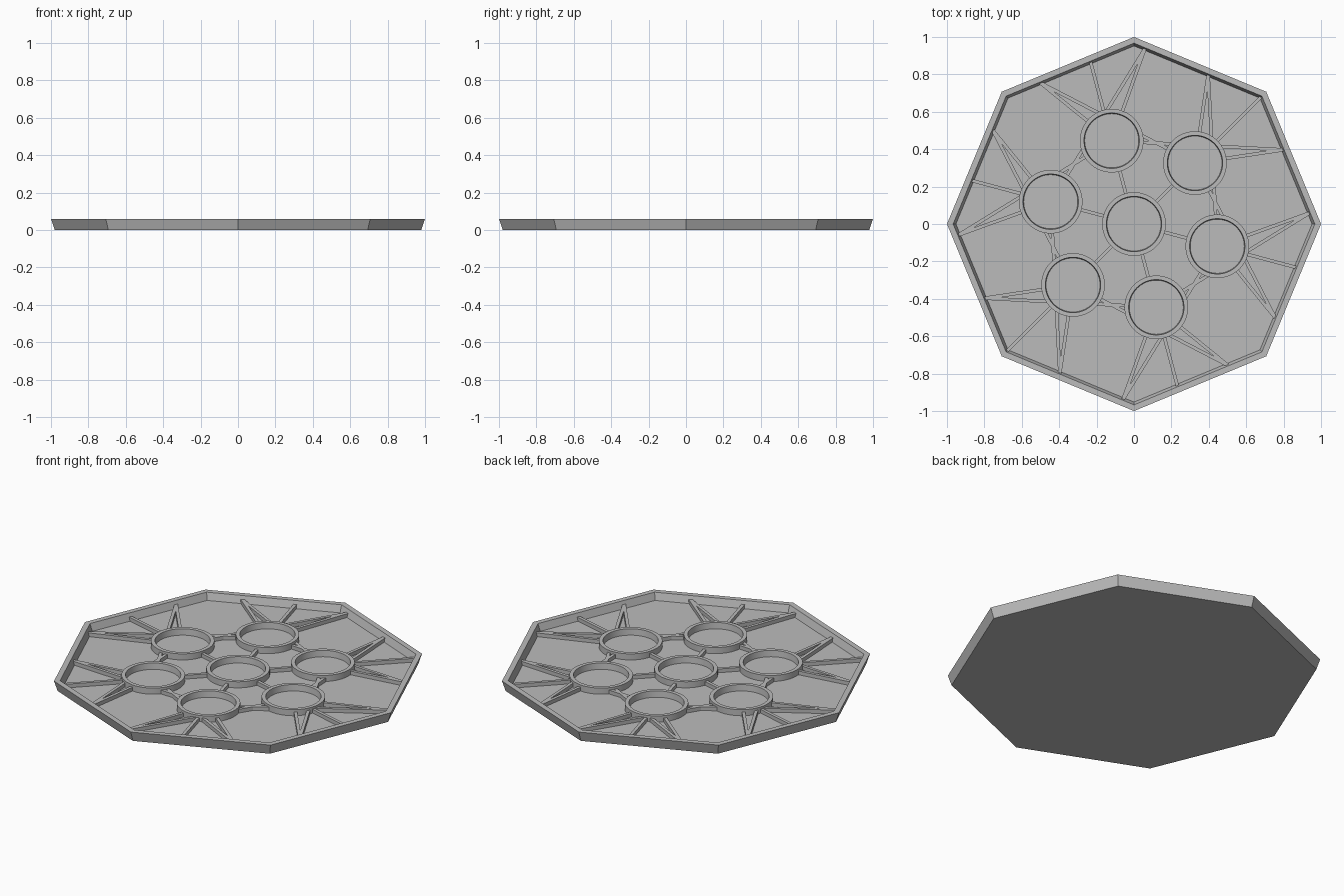
import bpy, bmesh
from math import cos, sin, radians, pi, sqrt
from mathutils import Vector

if "Cube" in bpy.data.objects:
    bpy.data.objects.remove(bpy.data.objects["Cube"], do_unlink=True)

FLOOR, RIB_TOP, RING_TOP, RIM_TOP = 0.018, 0.04, 0.054, 0.06
RING_OUT, RING_IN, RING_DIST = 0.17, 0.148, 0.461
RIB_WIDTH = 0.018

grey = bpy.data.materials.new("Grey plastic")
grey.use_nodes = True
colour = (0.5, 0.5, 0.5, 1)
grey.diffuse_color = colour
grey.node_tree.nodes["Principled BSDF"].inputs["Base Color"].default_value = colour


def make_object(name, bm, smooth=False):
    bmesh.ops.recalc_face_normals(bm, faces=bm.faces)
    mesh = bpy.data.meshes.new(name)
    bm.to_mesh(mesh)
    bm.free()
    mesh.materials.append(grey)
    obj = bpy.data.objects.new(name, mesh)
    bpy.context.collection.objects.link(obj)
    if smooth:
        bpy.ops.object.select_all(action="DESELECT")
        obj.select_set(True)
        bpy.context.view_layer.objects.active = obj
        bpy.ops.object.shade_smooth_by_angle(angle=radians(30))
    return obj


def lathe(name, profile, sides, closed, centre=(0, 0), smooth=False):
    """Spin (radius, height) points; an open profile is capped at both ends."""
    bm = bmesh.new()
    loops = [[bm.verts.new((centre[0] + r * cos(2 * pi * i / sides),
                            centre[1] + r * sin(2 * pi * i / sides), z))
              for i in range(sides)] for r, z in profile]
    pairs = list(zip(loops, loops[1:]))
    if closed:
        pairs.append((loops[-1], loops[0]))
    else:
        bm.faces.new(loops[0])
        bm.faces.new(loops[-1])
    for a, b in pairs:
        for i in range(sides):
            j = (i + 1) % sides
            bm.faces.new((a[i], a[j], b[j], b[i]))
    return make_object(name, bm, smooth)


def polar(r, degrees):
    return Vector((r * cos(radians(degrees)), r * sin(radians(degrees))))


def wall_point(degrees):
    """Point on the inside of the octagonal wall."""
    off = (degrees % 45) - 22.5
    return polar(0.89 / cos(radians(off)), degrees)


# Octagonal tray with a raised, tapered rim
lathe("tray", [(0.98, 0), (1, RIM_TOP), (0.967, RIM_TOP), (0.952, FLOOR)], 8, False)

# Seven round holders: one central, six around it
angles = [45 + 60 * k for k in range(6)]
outer = [polar(RING_DIST, a) for a in angles]
centres = [Vector((0, 0))] + outer
for n, c in enumerate(centres):
    lathe(f"holder_ring_{n}", [(RING_OUT, FLOOR - 0.004), (RING_OUT, RING_TOP),
                               (RING_IN, RING_TOP), (RING_IN - 0.004, FLOOR - 0.004)],
          64, True, c, True)


# Ribs stop inside the ring walls, so the holders stay empty
def rib(bm, a, b):
    length = (b - a).length
    d = (b - a) / length
    side = Vector((-d.y, d.x)) * RIB_WIDTH / 2
    cuts = []
    for c in centres:
        along = (c - a).dot(d)
        gap = 0.16 ** 2 - ((c - a).length_squared - along ** 2)
        if gap > 0:
            cuts.append((along - sqrt(gap), along + sqrt(gap)))
    start = 0
    for lo, hi in sorted(cuts) + [(length, length)]:
        stop = min(lo, length)
        if stop - start > 0.005:
            p, q = a + d * start, a + d * stop
            base = [p - side, q - side, q + side, p + side]
            low = [bm.verts.new((*v, FLOOR - 0.004)) for v in base]
            top = [bm.verts.new((*v, RIB_TOP)) for v in base]
            bm.faces.new(low)
            bm.faces.new(top)
            for i in range(4):
                j = (i + 1) % 4
                bm.faces.new((low[i], low[j], top[j], top[i]))
        start = max(start, hi)


# Spokes run from the centre through each holder to the wall
bm = bmesh.new()
for a in angles:
    rib(bm, Vector((0, 0)), wall_point(a))
make_object("radial_ribs", bm)

# Paired braces fan from each wall point to its own and the next holder
bm = bmesh.new()
for k, a in enumerate(angles):
    for turn in (-1, 1):
        tip = wall_point(a + turn * 18.6)
        rib(bm, tip, outer[k])
        rib(bm, tip, outer[(k - turn) % 6])
make_object("brace_ribs", bm)
